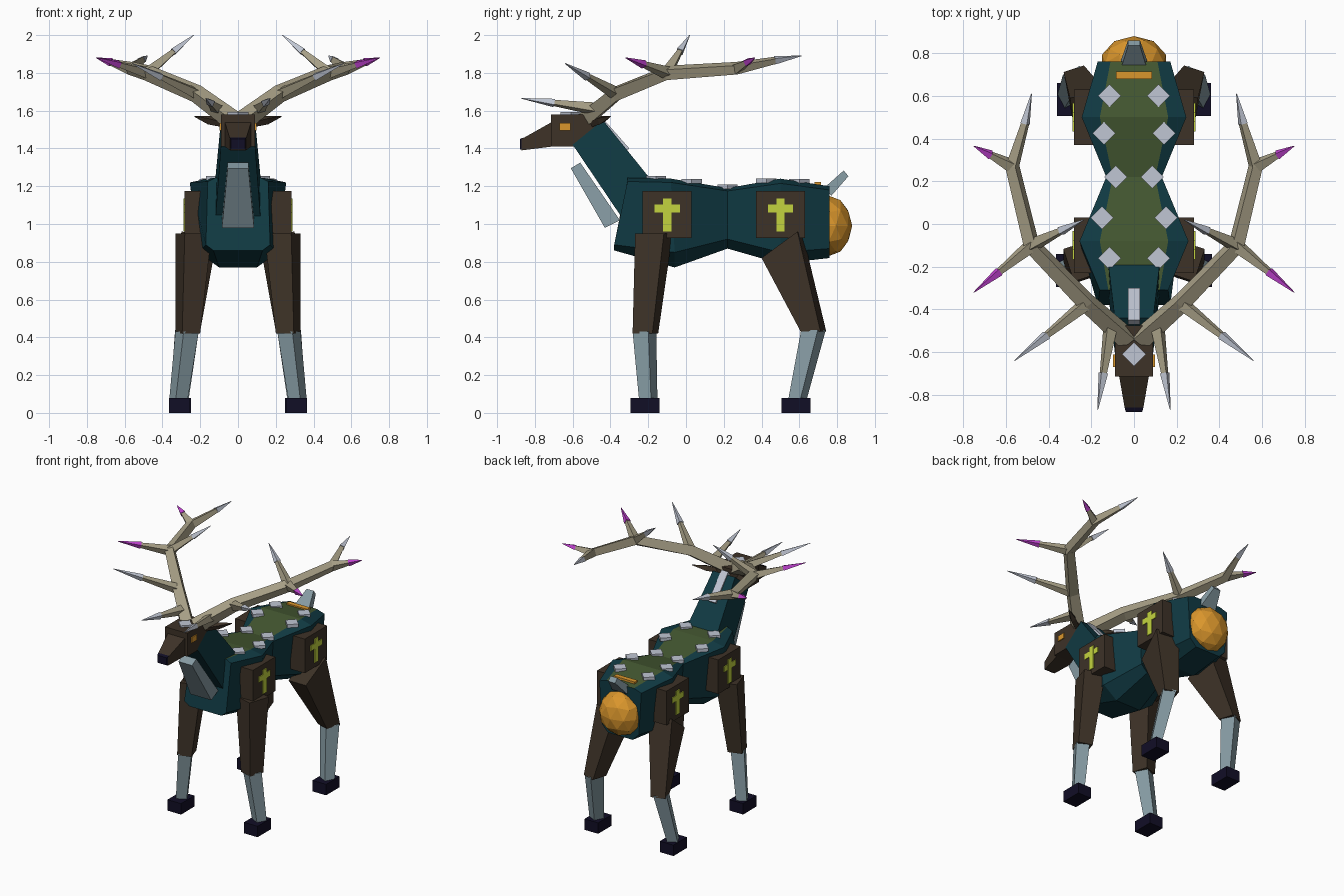
import bpy, bmesh, math
from mathutils import Vector, Matrix

if "Cube" in bpy.data.objects:
    bpy.data.objects.remove(bpy.data.objects["Cube"])


def mat(name, r, g, b):
    m = bpy.data.materials.new(name)
    lin = [((c / 255 + 0.055) / 1.055) ** 2.4 for c in (r, g, b)]
    m.diffuse_color = (*lin, 1)
    m.use_nodes = True
    m.node_tree.nodes["Principled BSDF"].inputs["Base Color"].default_value = m.diffuse_color
    return m


TEAL = mat("teal hide", 16, 58, 67)
GREEN = mat("moss green", 68, 88, 49)
BROWN = mat("dark brown", 61, 50, 39)
SLATE = mat("slate grey", 134, 155, 163)
SILVER = mat("silver", 192, 198, 211)
BONE = mat("antler bone", 167, 159, 134)
NAVY = mat("dark navy", 17, 14, 38)
ORANGE = mat("amber", 218, 150, 44)
LIME = mat("lime", 196, 212, 62)
MAGENTA = mat("magenta", 192, 66, 208)


def loft(name, rings, *mats, rule=None):
    """Skin a list of equal rings; rule(ring_i, side_j) picks the material."""
    bm = bmesh.new()
    vs = [[bm.verts.new(p) for p in r] for r in rings]
    n = len(rings[0])
    for i in range(len(vs) - 1):
        for j in range(n):
            k = (j + 1) % n
            f = bm.faces.new((vs[i][j], vs[i][k], vs[i + 1][k], vs[i + 1][j]))
            if rule:
                f.material_index = rule(i, j)
    bm.faces.new(vs[0])
    bm.faces.new(vs[-1])
    bmesh.ops.recalc_face_normals(bm, faces=bm.faces)
    me = bpy.data.meshes.new(name)
    bm.to_mesh(me)
    bm.free()
    for m in mats:
        me.materials.append(m)
    ob = bpy.data.objects.new(name, me)
    bpy.context.collection.objects.link(ob)
    return ob


def pair(name, rings, m):
    for s, side in ((1, "right"), (-1, "left")):
        loft(f"{name}_{side}", [[(s * p[0], p[1], p[2]) for p in r] for r in rings], m)


def rect(cx, cy, z, hx, hy, deg=0):
    """Level rectangle, optionally turned about z."""
    rot = Matrix.Rotation(math.radians(deg), 3, 'Z')
    return [Vector((cx, cy, z)) + rot @ Vector((a * hx, b * hy, 0))
            for a, b in ((-1, -1), (1, -1), (1, 1), (-1, 1))]


def box(x0, x1, y0, y1, z0, z1):
    c = ((x0 + x1) / 2, (y0 + y1) / 2)
    h = ((x1 - x0) / 2, (y1 - y0) / 2)
    return [rect(*c, z0, *h), rect(*c, z1, *h)]


def wedge(name, m, *ends):
    """Slab from mirrored edges: each end is (half_width, (y, z), (y, z))."""
    loft(name, [[(-h, *a), (h, *a), (h, *b), (-h, *b)] for h, a, b in ends], m)


def tube(points, radii, n=4):
    """Rings of a tapering tube along a path."""
    pts = [Vector(p) for p in points]
    rings = []
    for i, p in enumerate(pts):
        d = (pts[min(i + 1, len(pts) - 1)] - pts[max(i - 1, 0)]).normalized()
        u = d.cross(Vector((0, 0, 1))).normalized()
        v = u.cross(d)
        angs = [2 * math.pi * (k + 0.25) / n for k in range(n)]
        rings.append([p + radii[i] * (math.cos(a) * u + math.sin(a) * v) for a in angs])
    return rings


# Body: faceted barrel pinched at the waist, moss green along the back
def section(yt, yb, top, wide, low, keel, zt, zs, zl, zk):
    half = [(top, yt, zt), (wide, yt, zs), (low, yb, zl), (keel, yb, zk)]
    return half + [(-x, y, z) for x, y, z in reversed(half)]


loft("body", [
    section(-0.31, -0.38, 0.12, 0.16, 0.17, 0.13, 1.245, 1.225, 0.89, 0.86),
    section(-0.08, -0.06, 0.16, 0.255, 0.21, 0.10, 1.24, 1.22, 0.85, 0.77),
    section(0.22, 0.22, 0.10, 0.13, 0.12, 0.07, 1.19, 1.175, 0.92, 0.87),
    section(0.50, 0.50, 0.16, 0.245, 0.20, 0.10, 1.24, 1.215, 0.85, 0.79),
    section(0.76, 0.76, 0.11, 0.17, 0.15, 0.10, 1.20, 1.18, 0.87, 0.82),
], TEAL, GREEN, rule=lambda i, j: int(j == 7))

# Neck, throat guard and mane strip
wedge("neck", TEAL, (0.09, (-0.60, 1.42), (-0.44, 1.55)), (0.12, (-0.33, 1.02), (-0.19, 1.24)))
wedge("throat_guard", SLATE, (0.055, (-0.61, 1.295), (-0.56, 1.325)),
      (0.085, (-0.43, 0.98), (-0.35, 1.02)))
wedge("mane_strip", SILVER, (0.028, (-0.47, 1.54), (-0.45, 1.57)),
      (0.028, (-0.32, 1.38), (-0.30, 1.40)))

# Head, muzzle and nose
loft("head", box(-0.09, 0.09, -0.715, -0.475, 1.41, 1.58), BROWN)
wedge("muzzle", BROWN, (0.07, (-0.71, 1.41), (-0.71, 1.54)), (0.042, (-0.87, 1.39), (-0.87, 1.45)))
wedge("nose", NAVY, (0.043, (-0.86, 1.395), (-0.86, 1.458)), (0.038, (-0.88, 1.395), (-0.88, 1.45)))
pair("eye", box(0.085, 0.098, -0.67, -0.612, 1.495, 1.535), ORANGE)
pair("ear", tube([(0.07, -0.50, 1.53), (0.15, -0.45, 1.55), (0.23, -0.40, 1.57)],
                 [0.02, 0.025, 0.003]), BROWN)
loft("brow_stud", [rect(0, -0.61, z, 0.039, 0.039, 45) for z in (1.57, 1.592)], SILVER)

# Antlers: curved beam with pointed tines
pair("antler_beam", tube(
    [(0.03, -0.54, 1.55), (0.22, -0.37, 1.69), (0.48, -0.10, 1.80),
     (0.57, 0.27, 1.825), (0.507, 0.48, 1.868)],
    [0.055, 0.048, 0.042, 0.036, 0.02]), BONE)
pair("antler_end", tube([(0.51, 0.47, 1.867), (0.48, 0.61, 1.89)], [0.024, 0.002]), SILVER)
TINES = [((0.11, -0.48, 1.61), (0.17, -0.87, 1.665), SILVER),
         ((0.22, -0.37, 1.69), (0.56, -0.64, 1.85), SILVER),
         ((0.48, -0.10, 1.80), (0.75, -0.32, 1.88), MAGENTA),
         ((0.48, -0.10, 1.80), (0.235, 0.02, 2.00), SILVER),
         ((0.57, 0.27, 1.825), (0.75, 0.365, 1.88), MAGENTA)]
for i, (a, b, m) in enumerate(TINES):
    a, b = Vector(a), Vector(b)
    mid = a.lerp(b, 0.56)
    pair(f"tine_{i + 1}", tube([a, mid], [0.036, 0.018]), BONE)
    pair(f"tine_tip_{i + 1}", tube([mid, b], [0.024, 0.002]), m)

# Legs: thigh, shin and hoof
pair("front_thigh", [rect(0.235, -0.17, 0.95, 0.075, 0.08, -18),
                     rect(0.265, -0.215, 0.42, 0.05, 0.055, -18)], BROWN)
pair("front_shin", [rect(0.27, -0.22, 0.43, 0.045, 0.047, -28),
                    rect(0.315, -0.20, 0.07, 0.036, 0.036, -28)], SLATE)
pair("front_hoof", box(0.255, 0.365, -0.295, -0.14, 0, 0.08), NAVY)
pair("rear_thigh", [[(0.13, 0.40, 0.82), (0.27, 0.40, 0.82), (0.30, 0.59, 0.96), (0.13, 0.62, 0.94)],
                    rect(0.265, 0.675, 0.43, 0.05, 0.055, -18)], BROWN)
pair("rear_shin", [rect(0.27, 0.675, 0.44, 0.045, 0.05, -28),
                   rect(0.31, 0.59, 0.07, 0.036, 0.036, -28)], SLATE)
pair("rear_hoof", box(0.25, 0.36, 0.505, 0.66, 0, 0.08), NAVY)

# Side plates with raised cross emblems
for name, y in (("shoulder", -0.10), ("hip", 0.50)):
    pair(f"{name}_plate", box(0.16, 0.282, y - 0.13, y + 0.13, 0.925, 1.175), BROWN)
    pair(f"{name}_cross_post", box(0.28, 0.288, y - 0.022, y + 0.022, 0.96, 1.135), LIME)
    pair(f"{name}_cross_bar", box(0.28, 0.2875, y - 0.067, y + 0.067, 1.062, 1.103), LIME)

# Diamond studs along the back and rump band
for i, (x, y, z) in enumerate([(0.115, -0.16, 1.242), (0.15, 0.03, 1.227), (0.085, 0.22, 1.198),
                               (0.14, 0.425, 1.23), (0.115, 0.60, 1.227)]):
    pair(f"back_stud_{i + 1}", [rect(x, y, z - 0.012, 0.038, 0.038, 45),
                                rect(x, y, z + 0.012, 0.038, 0.038, 45)], SILVER)
loft("rump_band", box(-0.085, 0.085, 0.68, 0.715, 1.19, 1.222), ORANGE)

# Tail and amber rump globe
wedge("tail", SLATE, (0.06, (0.73, 1.19), (0.77, 1.15)), (0.028, (0.835, 1.283), (0.86, 1.253)))
bpy.ops.mesh.primitive_ico_sphere_add(subdivisions=2, radius=1, location=(0, 0.755, 0.99))
globe = bpy.context.object
globe.name = "rump_globe"
globe.scale = (0.157, 0.125, 0.16)
globe.data.materials.append(ORANGE)
